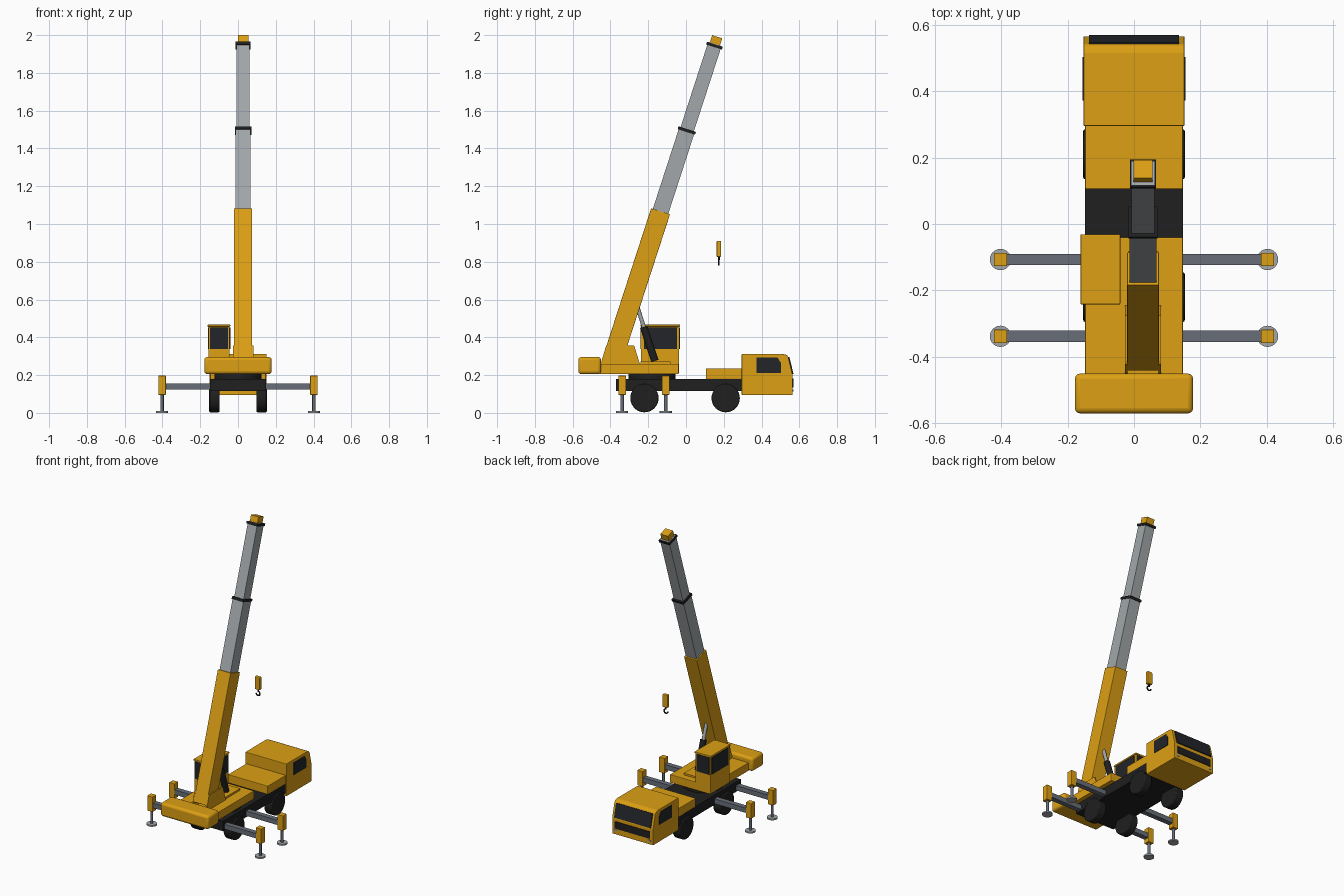
import bpy, bmesh, math
from mathutils import Matrix, Vector

cube = bpy.data.objects.get("Cube")
if cube:
    bpy.data.objects.remove(cube, do_unlink=True)


def material(name, r, g, b):
    m = bpy.data.materials.new(name)
    m.use_nodes = True
    m.diffuse_color = (r, g, b, 1)
    m.node_tree.nodes["Principled BSDF"].inputs["Base Color"].default_value = (r, g, b, 1)
    return m


YELLOW = material("yellow paint", 0.72, 0.35, 0.007)
BLACK = material("black", 0.014, 0.014, 0.015)
GLASS = material("dark glass", 0.016, 0.018, 0.022)
SILVER = material("boom grey", 0.36, 0.39, 0.40)
STEEL = material("steel", 0.14, 0.155, 0.19)


def finish(name, bm, mat, bevel=0, segments=2, smooth=False):
    bmesh.ops.recalc_face_normals(bm, faces=bm.faces)
    mesh = bpy.data.meshes.new(name)
    bm.to_mesh(mesh)
    bm.free()
    mesh.materials.append(mat)
    ob = bpy.data.objects.new(name, mesh)
    bpy.context.collection.objects.link(ob)
    if bevel:
        mod = ob.modifiers.new("Bevel", "BEVEL")
        mod.width, mod.segments = bevel, segments
    if smooth:
        bpy.ops.object.select_all(action="DESELECT")
        ob.select_set(True)
        bpy.context.view_layer.objects.active = ob
        bpy.ops.object.shade_smooth_by_angle(angle=math.radians(35))
    return ob


def box(name, x, y, z, mat, bevel=0, segments=2):
    """Box from (low, high) ranges on each axis."""
    bm = bmesh.new()
    bmesh.ops.create_cube(bm, size=1)
    for v in bm.verts:
        v.co = Vector([(r[0] + r[1]) / 2 + c * (r[1] - r[0]) for c, r in zip(v.co, (x, y, z))])
    return finish(name, bm, mat, bevel, segments, bevel > 0.01)


def rod(name, a, b, radius, mat, sides=24, bevel=0):
    """Cylinder between two points."""
    a, b = Vector(a), Vector(b)
    bm = bmesh.new()
    turn = (b - a).to_track_quat("Z", "Y").to_matrix().to_4x4()
    bmesh.ops.create_cone(bm, cap_ends=True, segments=sides, radius1=radius, radius2=radius,
                          depth=(b - a).length, matrix=Matrix.Translation((a + b) / 2) @ turn)
    return finish(name, bm, mat, bevel, 2, True)


def prism(name, outline, x0, x1, mat, bevel=0):
    """Side outline of (y, z) points extruded across x."""
    bm = bmesh.new()
    face = bm.faces.new([bm.verts.new((x0, y, z)) for y, z in outline])
    out = bmesh.ops.extrude_face_region(bm, geom=[face])["geom"]
    moved = [g for g in out if isinstance(g, bmesh.types.BMVert)]
    bmesh.ops.translate(bm, verts=moved, vec=(x1 - x0, 0, 0))
    return finish(name, bm, mat, bevel)


SIDES = ((1, "left"), (-1, "right"))

# Carrier: chassis, bonnet deck and wheels
box("chassis", (-0.147, 0.147), (-0.37, 0.30), (0.115, 0.18), BLACK)
box("carrier_deck", (-0.147, 0.147), (0.105, 0.30), (0.178, 0.235), YELLOW, 0.003)
for s, side in SIDES:
    for y, end in ((-0.22, "rear"), (0.21, "front")):
        rod(f"{end}_{side}_wheel", (s * 0.097, y, 0.078), (s * 0.153, y, 0.078), 0.075, BLACK, 32, 0.006)

# Driver cab with glazing and grille
prism("driver_cab", [(0.295, 0.095), (0.565, 0.095), (0.565, 0.20), (0.542, 0.295), (0.534, 0.306),
                     (0.515, 0.312), (0.295, 0.312)], -0.152, 0.152, YELLOW, 0.003)
for s, side in SIDES:
    prism(f"{side}_cab_window", [(0.372, 0.21), (0.502, 0.21), (0.502, 0.265), (0.485, 0.292), (0.372, 0.292)],
          s * 0.150, s * 0.1555, GLASS)
    box(f"{side}_headlight", sorted((s * 0.115, s * 0.135)), (0.563, 0.568), (0.113, 0.125), SILVER)
prism("windshield", [(0.562, 0.205), (0.569, 0.207), (0.547, 0.297), (0.540, 0.295)], -0.135, 0.135, GLASS)
box("grille", (-0.13, 0.13), (0.562, 0.569), (0.135, 0.182), BLACK)

# Outriggers
for y, end in ((-0.338, "rear"), (-0.107, "front")):
    box(f"{end}_outrigger_beam", (-0.40, 0.40), (y - 0.017, y + 0.017), (0.124, 0.156), STEEL)
    for s, side in SIDES:
        x = s * 0.402
        box(f"{end}_{side}_jack_housing", (x - 0.02, x + 0.02), (y - 0.02, y + 0.02), (0.096, 0.197), YELLOW, 0.002)
        rod(f"{end}_{side}_jack_leg", (x, y, 0.005), (x, y, 0.10), 0.009, STEEL, 16)
        rod(f"{end}_{side}_jack_pad", (x, y, 0), (x, y, 0.010), 0.032, SILVER, 24)

# Slewing upper body
rod("turntable", (0, -0.18, 0.175), (0, -0.18, 0.21), 0.125, BLACK, 40)
box("slewing_deck", (-0.147, 0.147), (-0.455, -0.04), (0.205, 0.26), YELLOW, 0.003)
box("counterweight", (-0.178, 0.178), (-0.57, -0.45), (0.205, 0.296), YELLOW, 0.016, 3)

# Operator cab
CX, CY = (-0.157, -0.044), (-0.238, -0.036)
box("operator_cab", CX, CY, (0.21, 0.458), YELLOW, 0.003)
box("operator_cab_roof", (-0.161, -0.041), (-0.242, -0.031), (0.456, 0.467), YELLOW, 0.003)
for x, side in ((CX[0], "right"), (CX[1], "left")):
    box(f"operator_{side}_window", (x - 0.003, x + 0.003), (-0.222, -0.048), (0.338, 0.452), GLASS)
for y, end in ((CY[0], "rear"), (CY[1], "front")):
    box(f"operator_{end}_window", (-0.148, -0.053), (y - 0.003, y + 0.003), (0.338, 0.452), GLASS)

# Telescopic boom: tapering sections and collars along one tilted axis
BX = 0.027
TILT = Matrix.Translation((BX, -0.382, 0.306)) @ Matrix.Rotation(math.radians(-18), 4, "X")


def boom_part(name, start, end, width, depth, mat, bevel=0):
    ob = box(name, (-width / 2, width / 2), (-depth / 2, depth / 2), (start, end), mat, bevel)
    ob.matrix_world = TILT


boom_part("boom_base", -0.03, 0.80, 0.095, 0.105, YELLOW, 0.002)
boom_part("boom_middle", 0.78, 1.25, 0.08, 0.086, SILVER)
boom_part("boom_middle_collar", 1.242, 1.258, 0.087, 0.097, BLACK)
boom_part("boom_upper", 1.24, 1.732, 0.069, 0.074, SILVER)
boom_part("boom_upper_collar", 1.715, 1.73, 0.079, 0.088, BLACK)
boom_part("boom_head", 1.72, 1.772, 0.056, 0.056, YELLOW)

# Boom mounting plates and lift cylinder
for s, side in SIDES:
    x = BX + s * 0.05
    prism(f"{side}_boom_bracket", [(-0.453, 0.255), (-0.243, 0.255), (-0.275, 0.358), (-0.422, 0.358)],
          x - 0.004, x + 0.004, YELLOW)
box("cylinder_mount", (-0.018, 0.074), (-0.24, -0.083), (0.255, 0.272), YELLOW)
rod("lift_cylinder", (BX, -0.165, 0.275), (BX, -0.224, 0.455), 0.02, BLACK)
rod("lift_rod", (BX, -0.22, 0.445), (BX, -0.262, 0.575), 0.011, SILVER, 16)

# Hanging hook block and hook
HY = 0.174
box("hook_block", (BX - 0.019, BX + 0.019), (HY - 0.012, HY + 0.012), (0.825, 0.911), YELLOW, 0.006)
rod("hook_shank", (BX, HY, 0.81), (BX, HY, 0.828), 0.005, BLACK, 12)
curve = bpy.data.curves.new("hook", "CURVE")
curve.dimensions = "3D"
curve.bevel_depth = 0.0045
curve.use_fill_caps = True
path = curve.splines.new("POLY")
path.points.add(12)
for i, p in enumerate(path.points):
    a = math.radians(90 - i * 22)
    p.co = (BX + 0.014 * math.cos(a), HY, 0.798 + 0.014 * math.sin(a), 1)
curve.materials.append(BLACK)
bpy.context.collection.objects.link(bpy.data.objects.new("hook", curve))
